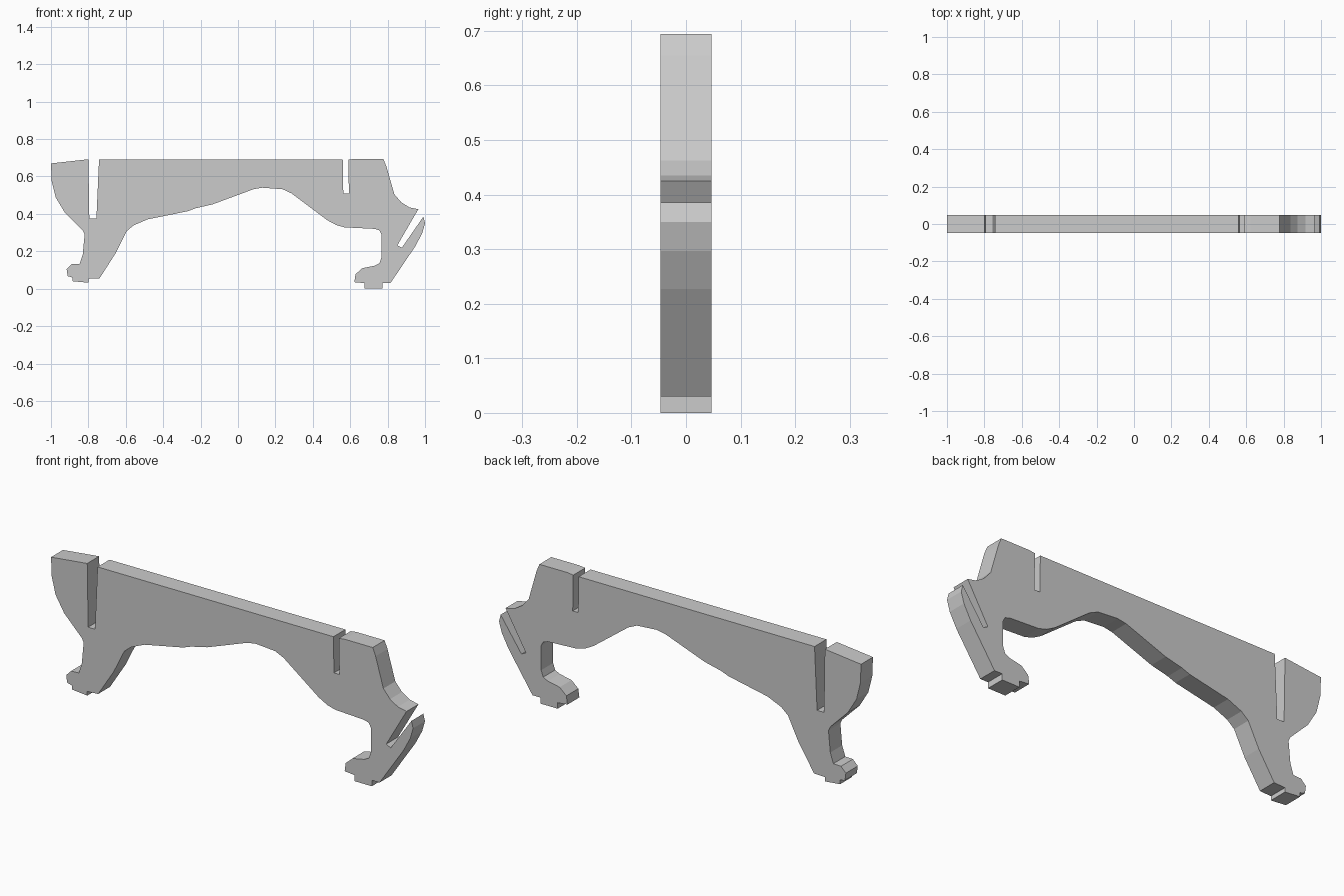
import bpy, bmesh

HALF_THICKNESS = 0.047

# Outline sections in (x, z), clockwise from the upper left corner
top_with_slots = [
    (-1, .67), (-.80, .692), (-.795, .375), (-.757, .375), (-.743, .69),
    (.56, .69), (.563, .51), (.593, .51), (.59, .69), (.622, .694), (.777, .694)]
right_end_with_slit = [
    (.793, .655), (.836, .505), (.873, .462), (.916, .435), (.964, .425),
    (.852, .232), (.876, .219), (.991, .385), (1, .35), (.985, .297), (.948, .227)]
right_foot = [
    (.815, .03), (.772, .03), (.772, 0), (.676, 0), (.676, .03), (.622, .035),
    (.628, .077), (.665, .11), (.73, .123), (.756, .136), (.767, .168)]
underside_arch = [
    (.767, .29), (.756, .312), (.73, .32), (.57, .328), (.526, .34), (.478, .366),
    (.286, .51), (.238, .532), (.13, .54), (.083, .532), (-.136, .451),
    (-.227, .43), (-.27, .414), (-.483, .371), (-.558, .339), (-.596, .307), (-.654, .19)]
left_foot = [
    (-.74, .056), (-.80, .053), (-.80, .032), (-.884, .04), (-.884, .06),
    (-.911, .067), (-.916, .104), (-.889, .131), (-.847, .133), (-.83, .184)]
left_end = [
    (-.82, .291), (-.83, .312), (-.927, .409), (-.975, .489), (-.996, .574)]


def plate(name, outline, half):
    """Flat plate standing in the xz plane, extruded through y."""
    bm = bmesh.new()
    face = bm.faces.new([bm.verts.new((x, -half, z)) for x, z in outline])
    ext = bmesh.ops.extrude_face_region(bm, geom=[face], use_keep_orig=True)
    moved = [g for g in ext["geom"] if isinstance(g, bmesh.types.BMVert)]
    bmesh.ops.translate(bm, verts=moved, vec=(0, 2 * half, 0))
    bmesh.ops.recalc_face_normals(bm, faces=bm.faces)
    mesh = bpy.data.meshes.new(name)
    bm.to_mesh(mesh)
    bm.free()
    obj = bpy.data.objects.new(name, mesh)
    bpy.context.collection.objects.link(obj)
    return obj


# Single slotted side panel with two legs
plate("slotted_leg_panel",
      top_with_slots + right_end_with_slit + right_foot
      + underside_arch + left_foot + left_end, HALF_THICKNESS)
